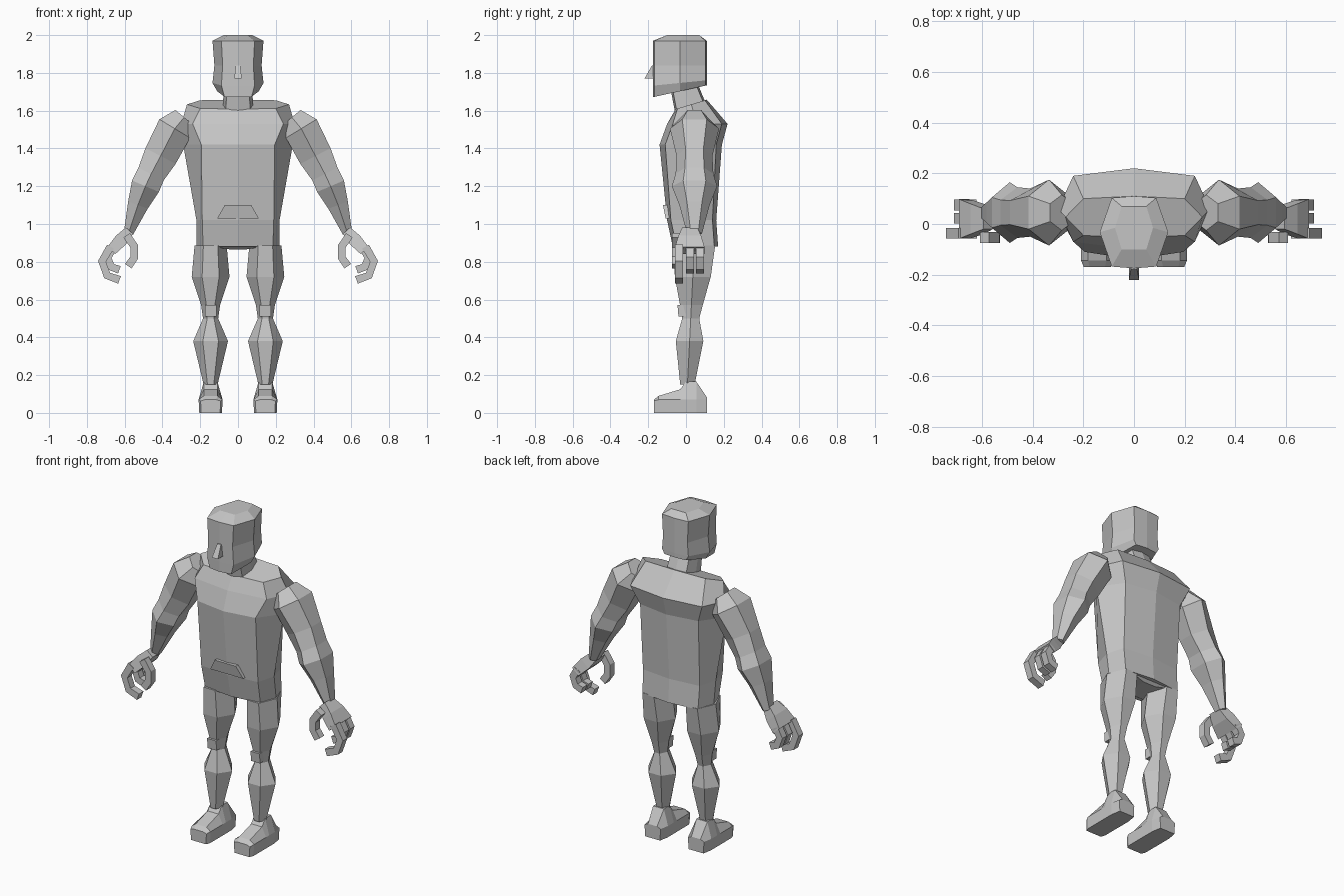
import bpy, bmesh
from math import cos, sin, radians
from mathutils import Vector

cube = bpy.data.objects.get("Cube")
if cube:
    bpy.data.objects.remove(cube, do_unlink=True)

grey = bpy.data.materials.new("plain grey")
grey.use_nodes = True
shade = 0.56
colour = (shade, shade, shade, 1)
grey.diffuse_color = colour
grey.node_tree.nodes["Principled BSDF"].inputs["Base Color"].default_value = colour


def loft(name, rings, side=1):
    """Skin a closed, flat shaded solid over rings of equal point count."""
    bm = bmesh.new()
    rows = [[bm.verts.new((x * side, y, z)) for x, y, z in ring] for ring in rings]
    count = len(rows[0])
    for lower, upper in zip(rows, rows[1:]):
        for i in range(count):
            j = (i + 1) % count
            bm.faces.new((lower[i], lower[j], upper[j], upper[i]))
    bm.faces.new(rows[0])
    bm.faces.new(rows[-1])
    bmesh.ops.recalc_face_normals(bm, faces=bm.faces)
    mesh = bpy.data.meshes.new(name)
    bm.to_mesh(mesh)
    bm.free()
    mesh.materials.append(grey)
    obj = bpy.data.objects.new(name, mesh)
    bpy.context.collection.objects.link(obj)


def body_ring(z, width, front, back, flat, crown=0, tilt=0, centre=0):
    """Horizontal section: pointed sides, flat front and back with a slight crown."""
    middle = (front + back) / 2
    corner = width * flat
    right = [(corner, front + crown), (width, middle), (corner, back - crown)]
    left = [(-x, y) for x, y in reversed(right)]
    outline = [(0, front)] + right + [(0, back)] + left
    return [(centre + x, y, z + tilt * y) for x, y in outline]


def slab(z, width, front, back, centre=0):
    """Rectangular horizontal section."""
    left, right = centre - width, centre + width
    return [(left, front, z), (right, front, z), (right, back, z), (left, back, z)]


RIDGED = [(0, 1), (1, .5), (1, -.5), (0, -1), (-1, -.5), (-1, .5)]
SQUARE = [(1, 1), (1, -1), (-1, -1), (-1, 1)]


def sweep(name, stations, section, y, side):
    """Limb in the x-z plane; stations are x, z, half thickness, half depth."""
    rings = []
    last = len(stations) - 1
    for i, (x, z, thick, depth) in enumerate(stations):
        before, after = stations[max(i - 1, 0)], stations[min(i + 1, last)]
        along = Vector((after[0] - before[0], after[1] - before[1])).normalized()
        rings.append([(x - along.y * u * thick, y + v * depth, z + along.x * u * thick)
                      for u, v in section])
    loft(name, rings, side)


def finger(name, x, z, heading, turn, length, y, side):
    """Curl three shrinking joints by the same turn each."""
    thick = 0.021
    stations = [(x, z, thick, thick)]
    for joint in range(3):
        angle = radians(heading + turn * joint)
        x += length * cos(angle)
        z += length * sin(angle)
        stations.append((x, z, thick, thick))
        length *= 0.88
    sweep(name, stations, SQUARE, y, side)


# torso, widest at the chest, with sloping shoulders
loft("torso", [
    body_ring(z=.88, width=.22, front=-.07, back=.17, flat=.84, crown=.02),
    body_ring(z=1.02, width=.22, front=-.1, back=.16, flat=.86, crown=.02),
    body_ring(z=1.42, width=.29, front=-.14, back=.19, flat=.67, crown=.03),
    body_ring(z=1.53, width=.3, front=-.1, back=.22, flat=.8, crown=.03),
    body_ring(z=1.625, width=.27, front=-.055, back=.11, flat=.74, crown=.01, tilt=.3),
])
loft("belly_fold", [
    slab(z=1.1, width=.07, front=-.122, back=-.09),
    slab(z=1.03, width=.11, front=-.108, back=-.08),
])
loft("crotch", [
    slab(z=.885, width=.17, front=-.05, back=.15),
    slab(z=.865, width=.04, front=-.02, back=.13),
])

# neck leaning forward into the head
loft("neck", [
    body_ring(z=1.62, width=.08, front=-.06, back=.1, flat=.8, crown=.01, tilt=.3),
    body_ring(z=1.73, width=.075, front=-.08, back=.06, flat=.8, crown=.01, tilt=.3),
])

# six sided head, jaw tilted down towards the chin
head = [body_ring(z, width, front=-.175, back=.11, flat=.65, crown=.007, tilt=tilt)
        for z, width, tilt in [(1.71, .11, .22), (1.75, .135, .1), (1.84, .125, 0), (1.97, .135, 0)]]
head.append(body_ring(z=2, width=.075, front=-.1, back=.07, flat=.65))
loft("head", head)
loft("nose", [
    slab(z=1.84, width=.012, front=-.18, back=-.16),
    slab(z=1.77, width=.02, front=-.22, back=-.16),
])

hip = 0.145
for side, label in ((1, "left"), (-1, "right")):
    # leg: height, half width, half depth; the thigh sits further back
    leg = []
    for z, width, depth in [(.885, .085, .11), (.72, .1, .095), (.57, .05, .06),
                            (.5, .04, .045), (.38, .092, .073), (.15, .037, .038)]:
        y = z * .05
        leg.append(body_ring(z, width, y - depth, y + depth, flat=.45, centre=hip))
    loft(label + "_leg", leg, side)
    loft(label + "_kneecap", [
        slab(z=.57, width=.03, front=-.045, back=0, centre=hip),
        slab(z=.51, width=.03, front=-.04, back=0, centre=hip),
    ], side)

    # foot: y, half width, top height; walls rise to a bevelled top
    foot = []
    for y, width, top in [(-.17, .05, .07), (-.145, .06, .09), (-.03, .06, .125),
                          (0, .06, .165), (.055, .06, .165), (.112, .05, .08)]:
        wall = min(.07, top * .9)
        half = [(width, 0), (width * 1.06, wall), (width * .6, top)]
        outline = half + [(-x, z) for x, z in reversed(half)]
        foot.append([(hip + x, y, z) for x, z in outline])
    loft(label + "_foot", foot, side)

    # arm: shoulder, biceps, elbow, forearm and wrist
    sweep(label + "_arm", [
        (.285, 1.565, .06, .07), (.335, 1.505, .095, .13), (.41, 1.36, .09, .095),
        (.46, 1.265, .075, .1), (.49, 1.2, .077, .12), (.53, 1.1, .055, .08),
        (.58, .95, .025, .04)], RIDGED, y=.045, side=side)

    # hand with curled fingers
    sweep(label + "_palm", [(.575, .965, .025, .04), (.62, .915, .035, .06),
                            (.67, .86, .028, .078)], SQUARE, y=.02, side=side)
    finger(label + "_index_finger", x=.675, z=.88, heading=-60, turn=-50,
           length=.09, y=-.037, side=side)
    for name, y in (("_middle_finger", .022), ("_outer_finger", .075)):
        finger(label + name, x=.66, z=.875, heading=-60, turn=-50,
               length=.06, y=y, side=side)
    finger(label + "_thumb", x=.59, z=.94, heading=-125, turn=35,
           length=.07, y=-.053, side=side)
